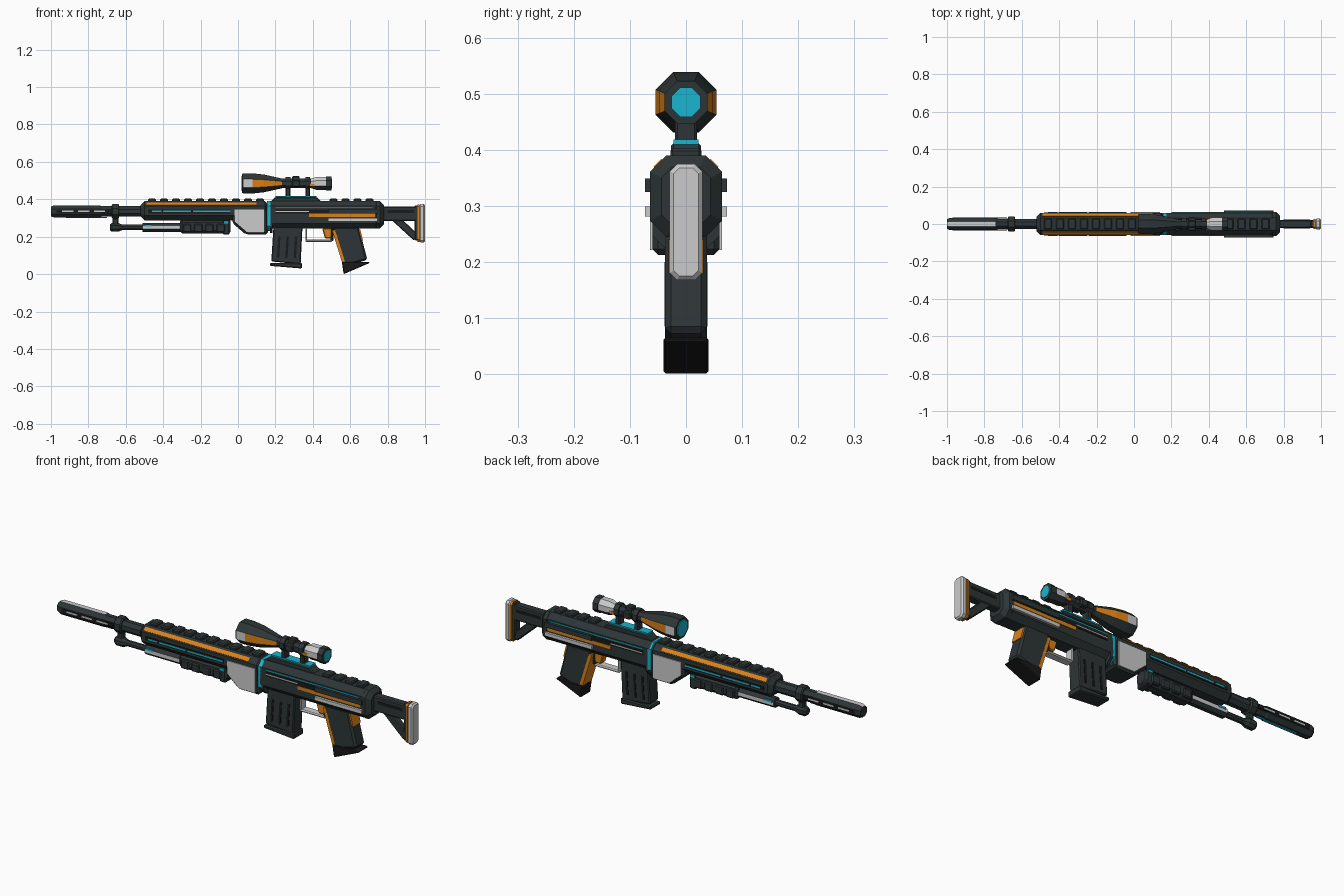
import bpy, bmesh, math

cube = bpy.data.objects.get("Cube")
if cube:
    bpy.data.objects.remove(cube, do_unlink=True)


def material(name, red, green, blue):
    made = bpy.data.materials.new(name)
    made.use_nodes = True
    made.diffuse_color = (red, green, blue, 1)
    made.node_tree.nodes["Principled BSDF"].inputs["Base Color"].default_value = made.diffuse_color
    return made


DARK = material("dark gunmetal", .027, .036, .037)
BLACK = material("near black", .01, .01, .01)
LIGHT = material("light grey", .6, .6, .6)
ORANGE = material("orange", .7, .22, .01)
CYAN = material("cyan", .01, .46, .62)

# Shared levels and stations
BORE = .335      # barrel axis height
SIGHT = .485     # scope axis height
ROD = .25        # under-barrel rod height
TOP = .39        # top of the body
BELLY = .245     # underside of the receiver
SIDE = .06       # half width of the body
BREECH = .165    # joint between handguard and receiver
REAR = .78       # back of the receiver
BUTT = 1
SKIN = .005      # thickness of surface details


def skin(name, rings, materials, rule=None, bevel=0):
    """Solid stretched over a row of matching rings of points."""
    bm = bmesh.new()
    rings = [[bm.verts.new(point) for point in ring] for ring in rings]
    for ring, following in zip(rings, rings[1:]):
        for i in range(len(ring)):
            bm.faces.new((ring[i - 1], ring[i], following[i], following[i - 1]))
    bm.faces.new(rings[0])
    bm.faces.new(rings[-1])
    bmesh.ops.recalc_face_normals(bm, faces=bm.faces)
    bm.normal_update()
    if rule:
        for face in bm.faces:
            face.material_index = rule(face.normal, face.calc_center_median())
    mesh = bpy.data.meshes.new(name)
    bm.to_mesh(mesh)
    bm.free()
    part = bpy.data.objects.new(name, mesh)
    bpy.context.collection.objects.link(part)
    for entry in materials:
        mesh.materials.append(entry)
    if bevel:
        chamfer = part.modifiers.new("chamfer", "BEVEL")
        chamfer.width, chamfer.segments, chamfer.limit_method = bevel, 1, "ANGLE"
    return part


def octagon(x, half, low, high, cut):
    right = [(half - cut, low), (half, low + cut), (half, high - cut), (half - cut, high)]
    outline = right + [(-y, z) for y, z in reversed(right)]
    return [(x, y, z) for y, z in outline]


def body(name, x, z, half, color, nose=0, cut=.45):
    """Eight-sided block along x whose ends narrow by the nose length."""
    stations = [(x[0], nose), (x[0] + nose, 0), (x[1] - nose, 0), (x[1], nose)] if nose else [(x[0], 0), (x[1], 0)]
    skin(name, [octagon(at, half - shrink, z[0] + shrink, z[1] - shrink, (half - shrink) * cut)
                for at, shrink in stations], [color])


def tube(name, profile, axis, materials, rule=None):
    """Regular octagonal tube through (x, radius) pairs."""
    regular = 2 - math.sqrt(2)
    skin(name, [octagon(x, radius, axis - radius, axis + radius, radius * regular)
                for x, radius in profile], materials, rule)


def plate(name, outline, half, color, bevel=SKIN, y=0):
    """Side outline given in x and z, extruded across y."""
    return skin(name, [[(x, side, z) for x, z in outline] for side in (y - half, y + half)],
                [color], bevel=bevel)


def block(name, x, z, half, color, foot=None, tilt=0, bevel=SKIN, y=0):
    """Four-sided plate; the foot shifts its lower edge and tilt raises the rear of that edge."""
    left, right = foot or x
    outline = [(left, z[0] - tilt), (right, z[0] + tilt), (x[1], z[1]), (x[0], z[1])]
    return plate(name, outline, half, color, bevel, y)


def strips(name, x, z, height, color, y=SIDE, slope=0, thick=SKIN):
    """Mirrored pair of thin strips on the sides."""
    for label, sign in (("left", 1), ("right", -1)):
        strip = block(f"{name}_{label}", x, (-height / 2, height / 2), thick / 2, color, bevel=0)
        strip.location = (0, sign * y, z)
        strip.rotation_euler.x = sign * slope


def housing_outline(left, right, low, high):
    return [(left, high), (right, high), (right, low), (left + .07, low), (left, low + .06)]


# Barrel
tube("barrel", [(-BUTT, .026), (-.985, .032), (-.74, .032), (-.73, .028), (-.5, .028)], BORE, [DARK, LIGHT],
     lambda normal, center: int(normal.z > .9 and center.x < -.75))
strips("barrel_groove", (-.97, -.68), BORE, .018, BLACK, y=.031)
for i in range(3):
    start = -.94 + i * .085
    strips(f"barrel_slot_{i}", (start, start + .06), BORE, .008, LIGHT, y=.033)
block("barrel_underline", (-.92, -.7), (.3, .305), SKIN, CYAN, bevel=0)
tube("barrel_collar", [(-.675, .033), (-.67, .039), (-.64, .039), (-.635, .033)], BORE, [DARK])

# Under-barrel rod and pump
block("rod_bracket", (-.67, -.64), (ROD, BORE), .014, DARK)
tube("rod_tip", [(-.685, .016), (-.675, .023), (-.64, .023), (-.62, .015)], ROD, [DARK])
tube("rod", [(-.64, .014), (-.5, .014)], ROD, [DARK])
tube("pump_tube", [(-.51, .024), (-.3, .024)], ROD, [DARK, LIGHT],
     lambda normal, center: int(abs(normal.y) > .9))
strips("pump_tube_mark", (-.5, -.46), ROD + .01, .01, CYAN, y=.024)
body("pump_grip", (-.31, -.04), (.218, .292), .036, DARK, nose=.01)
for i in range(4):
    start = -.295 + i * .06
    block(f"pump_rib_{i}", (start, start + .045), (.224, .268), .041, DARK)
block("pump_end", (-.08, -.045), (.212, .29), .036, DARK)
strips("pump_light", (-.075, -.05), .278, .012, CYAN, y=.037)

# Handguard with stripes and dashes
body("handguard", (-.52, BREECH), (.287, TOP), SIDE, DARK, nose=.02)
strips("handguard_stripe", (-.49, .1), .375, .02, ORANGE, y=.049, slope=math.pi / 4)
strips("handguard_groove", (-.48, -.04), BORE, .02, BLACK)
for i, (start, length) in enumerate([(-.46, .05), (-.4, .15), (-.24, .2)]):
    strips(f"handguard_light_{i}", (start, start + length), BORE, .008, CYAN, y=.062)

# Magazine housing with pale panels
plate("lower_housing", housing_outline(-.03, .16, .213, .35), SIDE, DARK, bevel=.01)
for label, sign in (("left", 1), ("right", -1)):
    plate(f"housing_panel_{label}", housing_outline(-.018, .14, .222, .346), SKIN / 2, LIGHT, 0, sign * (SIDE + .002))
body("glow_band", (BREECH - .01, BREECH + .01), (.23, TOP), SIDE, CYAN)

# Receiver
body("receiver_front", (BREECH + .005, BREECH + .02), (.22, TOP), SIDE, DARK)
body("receiver", (BREECH, REAR - .04), (BELLY, TOP), SIDE, DARK)
body("receiver_rear", (REAR - .06, REAR), (BELLY, TOP), SIDE + .004, DARK, nose=.02)
strips("side_rail", (.48, .745), .337, .024, DARK, y=.066, thick=.014)
strips("side_groove", (.2, .48), BORE, .022, BLACK)
strips("side_steel_line", (.2, .38), BORE, SKIN, LIGHT, y=.062)
strips("side_orange", (.38, .735), .315, .017, ORANGE, y=.062)
strips("side_pale", (.48, .745), .29, .018, LIGHT, y=.067, thick=.012)
strips("side_glow", (.2, .72), .355, SKIN, CYAN)

# Top rail teeth
for section, start, count in (("front", -.48, 10), ("rear", .49, 4)):
    for i in range(count):
        x = start + i * .064
        block(f"{section}_rail_tooth_{i}", (x, x + .042), (TOP - .01, TOP + .013), .028, DARK)

# Scope mount
block("scope_base", (.2, .42), (TOP - .005, .412), .027, DARK, foot=(.17, .45))
block("scope_base_glow", (.2, .42), (.41, .419), .022, CYAN, bevel=0)
for i, x in enumerate((.255, .36)):
    block(f"scope_post_{i}", (x, x + .025), (.4, SIGHT), .02, DARK)
    tube(f"scope_ring_{i}", [(x, .033), (x + .025, .033)], SIGHT, [DARK])


# Scope
def bell_color(normal, center):
    if abs(normal.y) < .85 or center.x < .03:
        return 0
    return 1 if center.x < .08 else 2


tube("scope_bell", [(.022, .05), (.03, .054), (.078, .054), (.14, .047), (.235, .026)], SIGHT,
     [DARK, LIGHT, ORANGE], bell_color)
tube("front_lens", [(.018, .04), (.025, .04)], SIGHT, [CYAN])
tube("scope_tube", [(.22, .025), (.4, .025)], SIGHT, [DARK])
tube("eyepiece", [(.385, .023), (.42, .035), (.475, .035)], SIGHT, [DARK, LIGHT],
     lambda normal, center: int(normal.z > -.3 and abs(normal.x) < .9))
tube("eyepiece_rim", [(.47, .038), (.5, .038)], SIGHT, [DARK])
tube("rear_lens", [(.49, .026), (.503, .026)], SIGHT, [CYAN])
strips("scope_mark", (.375, .41), SIGHT - .01, .014, ORANGE, y=.029)
block("top_turret", (.29, .33), (SIGHT, SIGHT + .04), .018, DARK)
block("side_turret", (.29, .33), (SIGHT - .018, SIGHT + .018), .038, DARK)

# Magazine
block("magazine", (.19, .345), (.06, .26), .036, DARK, foot=(.178, .335), tilt=-.008)
block("magazine_base", (.17, .342), (.037, .06), .04, DARK, tilt=-.007)
for i in range(3):
    x = .215 + i * .045
    for label, sign in (("left", 1), ("right", -1)):
        block(f"magazine_slot_{label}_{i}", (x, x + .012), (.085, .2), SKIN / 2, BLACK,
              foot=(x - .007, x + .005), bevel=0, y=sign * .036)

# Trigger and guard
block("guard_bottom", (.36, .505), (.172, .184), .022, LIGHT)
block("guard_front", (.36, .37), (.176, BELLY), .022, LIGHT)
block("guard_rear", (.495, .51), (.176, BELLY), .022, DARK)
block("trigger", (.45, .505), (.19, BELLY), .02, ORANGE, foot=(.465, .5))

# Pistol grip
block("grip", (.505, .645), (.058, .255), .037, DARK, foot=(.565, .692), tilt=.018, bevel=.01)
block("grip_base", (.555, .7), (.03, .066), .04, BLACK, foot=(.565, .705), tilt=.03)
block("grip_front_stripe", (.503, .52), (.05, .235), .0375, ORANGE, foot=(.56, .577), bevel=0)
block("grip_back_patch", (.632, .653), (.18, .24), .031, ORANGE, foot=(.648, .668), bevel=0)

# Stock
block("stock_arm", (REAR - .02, .96), (.285, .362), .022, DARK)
strips("stock_groove", (.8, .94), BORE, .014, BLACK, y=.021)
block("stock_brace", (.82, .88), (.195, .29), .018, DARK, foot=(.94, .965), tilt=.015)
block("stock_back", (.945, .965), (.18, .368), .022, DARK)
body("pad_spacer", (.96, .97), (.172, .373), .028, ORANGE)
body("butt_pad", (.97, BUTT), (.168, .375), .029, LIGHT, nose=.007)
